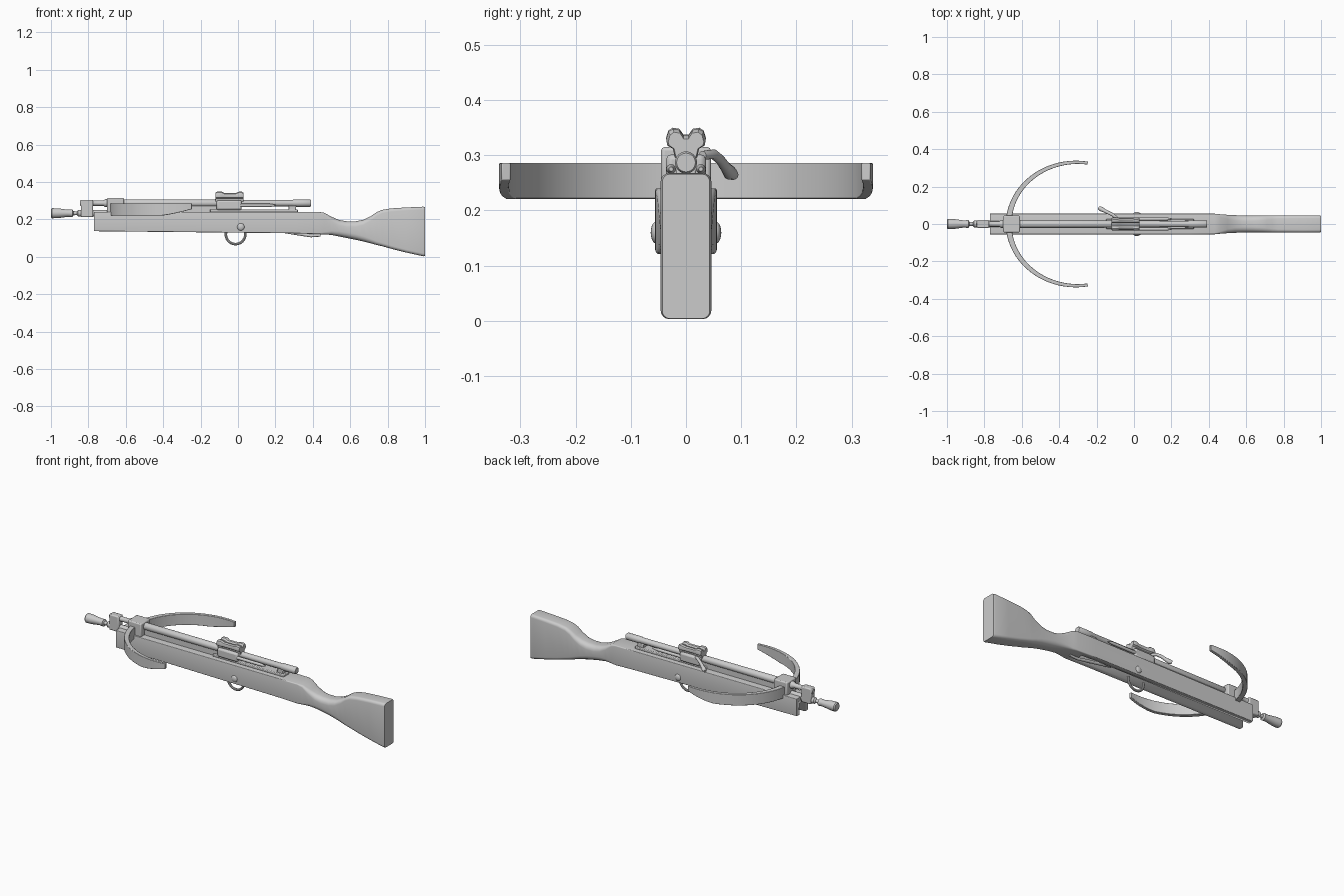
import bpy, bmesh, math
from mathutils import Vector

if "Cube" in bpy.data.objects:
    bpy.data.objects.remove(bpy.data.objects["Cube"])


def finish(name, bm, bevel=0.0):
    bmesh.ops.remove_doubles(bm, verts=bm.verts, dist=1e-5)
    bmesh.ops.recalc_face_normals(bm, faces=bm.faces)
    me = bpy.data.meshes.new(name)
    bm.to_mesh(me)
    bm.free()
    ob = bpy.data.objects.new(name, me)
    bpy.context.collection.objects.link(ob)
    if bevel:
        m = ob.modifiers.new("bevel", 'BEVEL')
        m.width, m.segments = bevel, 2
    bpy.ops.object.select_all(action='DESELECT')
    ob.select_set(True)
    bpy.context.view_layer.objects.active = ob
    bpy.ops.object.shade_smooth_by_angle(angle=math.radians(35))
    return ob


def loft(name, rings, closed=False, bevel=0.0):
    bm = bmesh.new()
    vs = [[bm.verts.new(p) for p in r] for r in rings]
    n = len(vs[0])
    pairs = list(zip(vs, vs[1:])) + ([(vs[-1], vs[0])] if closed else [])
    for a, b in pairs:
        for i in range(n):
            bm.faces.new((a[i], a[(i + 1) % n], b[(i + 1) % n], b[i]))
    if not closed:
        bm.faces.new(vs[0])
        bm.faces.new(vs[-1])
    return finish(name, bm, bevel)


def box(name, x0, x1, y0, y1, z0, z1, bevel=0.004):
    ring = lambda x: [(x, y0, z0), (x, y1, z0), (x, y1, z1), (x, y0, z1)]
    return loft(name, [ring(x0), ring(x1)], bevel=bevel)


def turned(name, prof, y, z, n=24):
    """Round part along x from (x, radius) pairs."""
    return loft(name, [[(x, y + r * math.cos(i * math.tau / n), z + r * math.sin(i * math.tau / n))
                        for i in range(n)] for x, r in prof])


def sweep(name, pts, radii, n=12):
    """Round bar along a path of points."""
    pts = [Vector(p) for p in pts]
    rings = []
    for i, p in enumerate(pts):
        t = (pts[min(i + 1, len(pts) - 1)] - pts[max(i - 1, 0)]).normalized()
        u = t.cross(Vector((0, 1, 0.3))).normalized()
        v = t.cross(u)
        rings.append([p + radii[i] * (u * math.cos(k * math.tau / n) + v * math.sin(k * math.tau / n))
                      for k in range(n)])
    return loft(name, rings)


def rounded(x, zb, zt, w, r):
    out = []
    for cy, cz, a0 in ((w - r, zt - r, 0), (r - w, zt - r, 90), (r - w, zb + r, 180), (w - r, zb + r, 270)):
        for k in range(5):
            a = math.radians(a0 + k * 22.5)
            out.append((x, cy + r * math.cos(a), cz + r * math.sin(a)))
    return out


# Stock: stations of x, bottom, top, half width, corner radius
stations = [(-0.77, .137, .24, .055, .004), (0.3, .126, .24, .056, .004), (0.43, .121, .24, .055, .006),
            (0.46, .12, .236, .052, .012), (0.50, .117, .214, .049, .022), (0.54, .109, .197, .047, .028),
            (0.58, .101, .19, .046, .03), (0.63, .091, .19, .046, .03), (0.67, .082, .198, .046, .028),
            (0.71, .072, .217, .046, .024), (0.74, .064, .238, .046, .02), (0.77, .057, .251, .046, .018),
            (0.82, .043, .259, .046, .017), (0.9, .023, .264, .046, .016), (0.99, .003, .268, .046, .016),
            (1.0, .004, .266, .043, .014)]
stock = loft("stock", [rounded(*s) for s in stations])

# Open channel along the underside of the fore-end
cutter = box("channel_cutter", -0.9, 0.38, -.025, .025, .05, .205, bevel=0)
cutter.hide_render = True
m = stock.modifiers.new("channel", 'BOOLEAN')
m.operation, m.object, m.solver = 'DIFFERENCE', cutter, 'EXACT'
bpy.context.view_layer.objects.active = stock
bpy.ops.object.modifier_apply(modifier="channel")
bpy.data.objects.remove(cutter)

# Barrel with stepped muzzle and rear tube
turned("barrel", [(-.845, .012), (-.84, .017), (-.79, .017), (-.785, .014), (-.72, .014), (-.71, .021),
                  (-.13, .020), (-.12, .018), (.29, .017), (.30, .020), (.385, .020), (.39, .017)], 0, .287)
box("barrel_bed", -.61, -.1, -.014, .014, .235, .275)
box("muzzle_plate", -.84, -.775, -.021, .021, .212, .305, .006)
box("bow_clamp", -.70, -.61, -.045, .045, .222, .315, .006)

# Cocking rod with a flared grip
turned("cocking_rod", [(-1.0, .022), (-.994, .027), (-.96, .026), (-.91, .019), (-.885, .021), (-.88, .011),
                       (-.862, .010), (-.855, .018), (-.70, .018)], 0, .233)

# Bow limbs: curved blade, tapering to the tips
rings = []
for i in range(41):
    s = i / 20 - 1
    a = math.pi + s * math.radians(99)
    t = .016 - .008 * abs(s)
    low = .221 + .034 * max(0, (abs(s) - .75) / .25) ** 1.3
    c, sn = math.cos(a), math.sin(a)
    o = ((.365 + t) * c - .305, (.33 + t) * sn)
    q = ((.365 - t) * c - .305, (.33 - t) * sn)
    rings.append([(*o, low), (*q, low), (*q, .286), (*o, .286)])
loft("bow", rings, bevel=.002)

# Receiver, side rails and rear stop
box("receiver_plate", -.15, .32, -.026, .026, .238, .254)
box("receiver_body", -.115, .02, -.036, .036, .25, .302, .01)
for side in (-1, 1):
    turned("receiver_rail", [(-.11, .006), (-.10, .009), (.17, .009), (.20, .004)], side * .027, .275, 12)
box("rear_stop", .27, .31, -.018, .018, .24, .275)

# Notched sight saddle
half = [(.020, .296), (.024, .312), (.034, .318), (.036, .332), (.032, .345), (.024, .350), (.012, .348), (.005, .338)]
prof = half + [(-y, z) for y, z in reversed(half)]
loft("sight_saddle", [[(x, y * k, z if z < .33 else z - d) for y, z in prof]
                      for x, k, d in ((-.12, .9, .006), (-.11, 1, 0), (-.09, 1, 0), (-.075, .9, .008), (-.01, .9, .008),
                                      (.005, 1, .002), (.02, 1, .002), (.03, .9, .008))])

# Bolt handle
sweep("bolt_handle", [(-.09, .03, .30), (-.115, .05, .302), (-.14, .062, .292), (-.16, .072, .278),
                      (-.175, .08, .268), (-.188, .087, .264)], [.008, .009, .009, .010, .013, .009])

# Carrying ring below, with pivot studs
rings = [[(-.013 + (.052 + .007 * math.cos(b)) * math.cos(a), .007 * math.sin(b),
           .12 + (.052 + .007 * math.cos(b)) * math.sin(a)) for b in [k * math.tau / 10 for k in range(10)]]
         for a in [math.radians(165 + i * 10) for i in range(22)]]
loft("carrying_ring", rings)
for side in (-1, 1):
    bm = bmesh.new()
    bmesh.ops.create_uvsphere(bm, u_segments=16, v_segments=10, radius=.02)
    for v in bm.verts:
        v.co = (v.co.x + .015, v.co.y * .5 + side * .054, v.co.z + .16)
    finish("pivot_stud", bm)

# Trigger lever lying inside the channel
sweep("trigger_lever", [(.16, 0, .15), (.25, 0, .135), (.33, 0, .122), (.39, 0, .112), (.44, 0, .114)],
      [.008, .009, .009, .008, .006])
